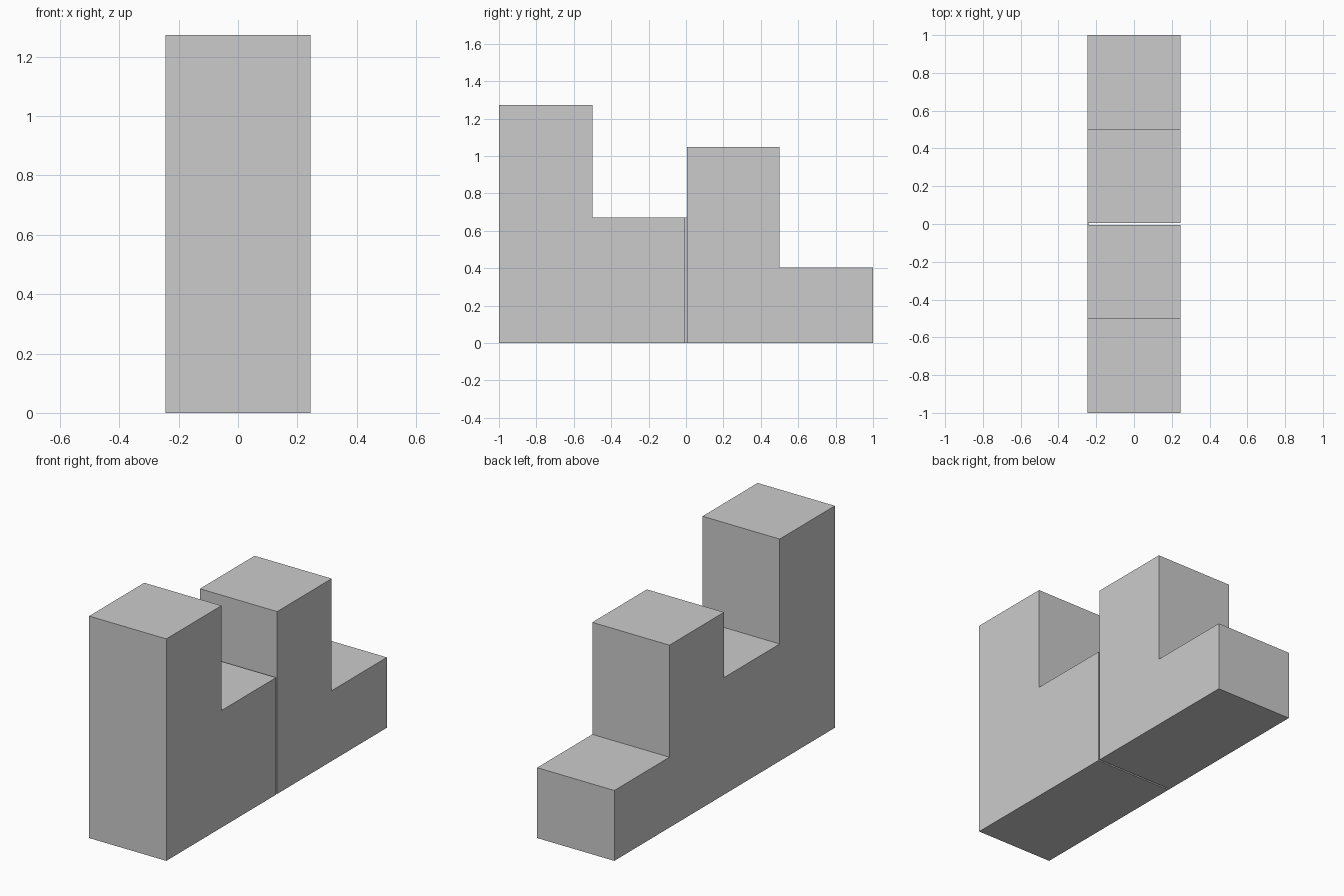
import bpy, bmesh

if "Cube" in bpy.data.objects:
    bpy.data.objects.remove(bpy.data.objects["Cube"])

HALF = 0.245   # half width in x
GAP = 0.005    # half width of the narrow slit


def prism(name, profile, x0=-HALF, x1=HALF):
    """Extrude a (y, z) side profile along x."""
    bm = bmesh.new()
    face = bm.faces.new([bm.verts.new((x0, y, z)) for y, z in profile])
    out = bmesh.ops.extrude_face_region(bm, geom=[face])
    moved = [v for v in out["geom"] if isinstance(v, bmesh.types.BMVert)]
    bmesh.ops.translate(bm, verts=moved, vec=(x1 - x0, 0, 0))
    bmesh.ops.recalc_face_normals(bm, faces=bm.faces)
    mesh = bpy.data.meshes.new(name)
    bm.to_mesh(mesh)
    bm.free()
    obj = bpy.data.objects.new(name, mesh)
    bpy.context.collection.objects.link(obj)
    return obj


def rect(y0, y1, z0, z1):
    return [(y0, z0), (y1, z0), (y1, z1), (y0, z1)]


# Stepped body: tall front tower, low middle, second tower
body = prism("stepped_towers", [
    (-1, 0), (0.5, 0), (0.5, 1.047), (GAP, 1.047),
    (GAP, 0.672), (-0.5, 0.672), (-0.5, 1.274), (-1, 1.274)])

# Narrow slit before the second tower, closed on the left side
cutter = prism("slit_cutter", rect(-GAP, GAP, -0.1, 0.8), -HALF + 0.003, HALF + 0.1)
cutter.hide_render = True
cutter.hide_viewport = True
cut = body.modifiers.new("slit", "BOOLEAN")
cut.operation = "DIFFERENCE"
cut.solver = "EXACT"
cut.object = cutter

# Low block at the back
prism("low_back_block", rect(0.5, 1, 0, 0.404))
